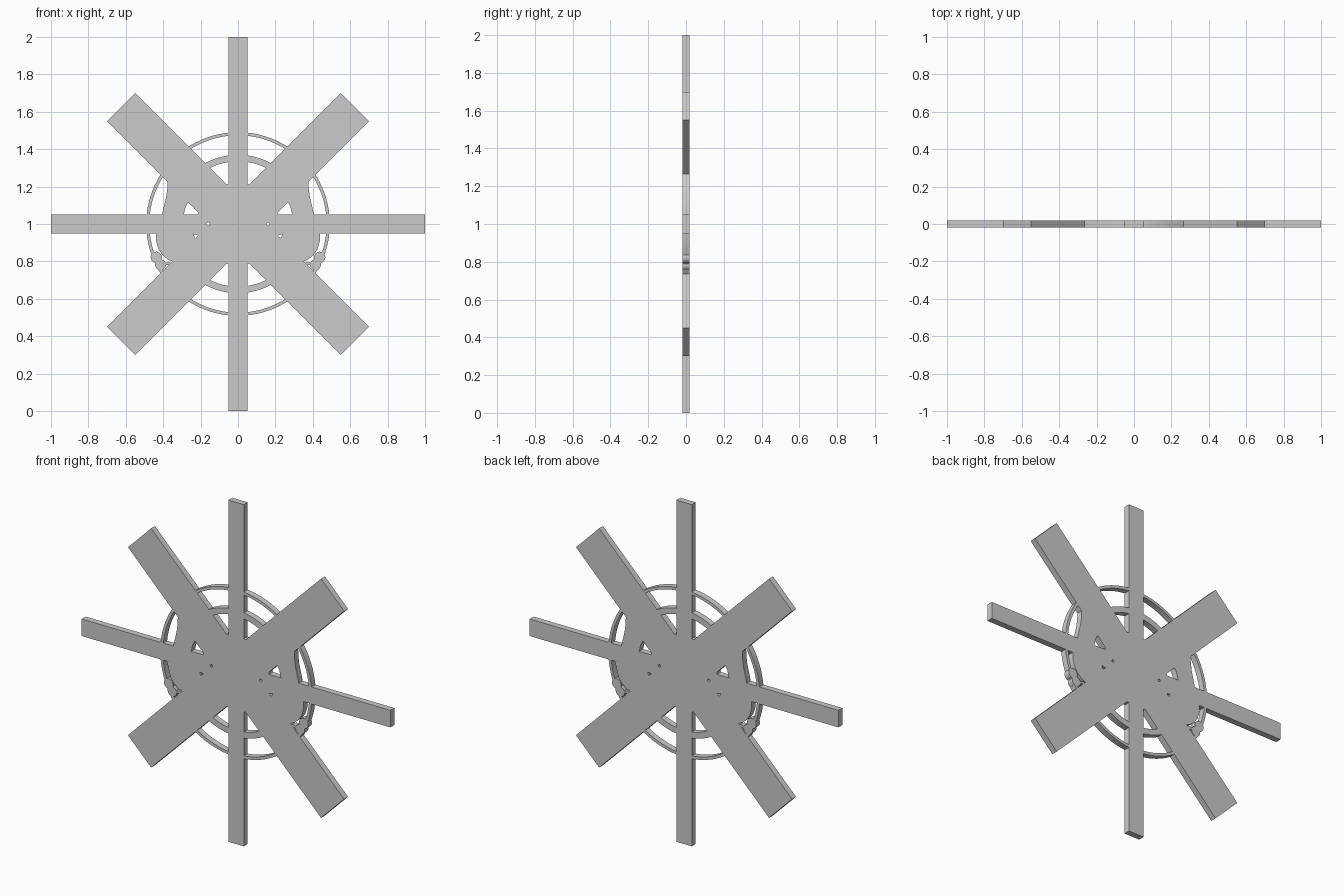
import bpy, bmesh, math

if "Cube" in bpy.data.objects:
    bpy.data.objects.remove(bpy.data.objects["Cube"])

CZ = 1.0          # height of the wheel centre
HALF = 0.018      # half thickness of the plate
depth = [0.03]    # parts get varied depths, then are trimmed flush by one slab


def finish(name, bm):
    bmesh.ops.recalc_face_normals(bm, faces=bm.faces)
    me = bpy.data.meshes.new(name)
    bm.to_mesh(me)
    bm.free()
    ob = bpy.data.objects.new(name, me)
    bpy.context.collection.objects.link(ob)
    return ob


def loops_to_solid(name, loops):
    """Extrude one outline, or an annulus made of two equal-length outlines."""
    depth[0] += 0.0013
    d = depth[0]
    bm = bmesh.new()
    vs = [[bm.verts.new((x, -d, CZ + z)) for x, z in lp] for lp in loops]
    n = len(vs[0])
    if len(vs) == 1:
        faces = [bm.faces.new(vs[0])]
    else:
        a, b = vs
        faces = [bm.faces.new((a[i], a[(i + 1) % n], b[(i + 1) % n], b[i])) for i in range(n)]
    ret = bmesh.ops.extrude_face_region(bm, geom=faces)
    bmesh.ops.translate(bm, vec=(0, 2 * d, 0),
                        verts=[g for g in ret["geom"] if isinstance(g, bmesh.types.BMVert)])
    return finish(name, bm)


def circle(r, n=96, cx=0, cz=0):
    return [(cx + r * math.cos(2 * math.pi * (i + 0.37) / n),
             cz + r * math.sin(2 * math.pi * (i + 0.37) / n)) for i in range(n)]


def bar(name, length, width, angle):
    c, s = math.cos(angle), math.sin(angle)
    pts = [(-length, -width), (length, -width), (length, width), (-length, width)]
    return loops_to_solid(name, [[(x * c - z * s, x * s + z * c) for x, z in pts]])


def both_sides(name, pts):
    return [loops_to_solid(f"{name}_{tag}", [[(k * x, z) for x, z in pts]])
            for tag, k in (("right", 1), ("left", -1))]


def combine(target, other, op):
    mod = target.modifiers.new(op, "BOOLEAN")
    mod.operation, mod.solver, mod.object = op, "EXACT", other
    bpy.context.view_layer.objects.active = target
    bpy.ops.object.modifier_apply(modifier=mod.name)
    bpy.data.objects.remove(other)


# Crossing arms
plate = bar("star_plate", 1.0, 0.05, 0)
parts = [bar("vertical_arm", 1.0, 0.05, math.pi / 2),
         bar("diagonal_arm_a", 0.884, 0.106, math.pi / 4),
         bar("diagonal_arm_b", 0.884, 0.106, -math.pi / 4)]

# Hub and rings
parts += [loops_to_solid("hub", [circle(0.22)]),
          loops_to_solid("inner_ring", [circle(0.37), circle(0.335)]),
          loops_to_solid("outer_ring", [circle(0.491), circle(0.474)])]

# Curved side panels between the arms
parts += both_sides("upper_panel", [
    (0.25, 0), (0.41, 0), (0.405, 0.055), (0.397, 0.09), (0.385, 0.14), (0.378, 0.19),
    (0.377, 0.25), (0.35, 0.24), (0.255, 0.14), (0.28, 0.092), (0.293, 0.04)])
parts += both_sides("lower_panel", [
    (0.1, 0), (0.438, -0.03), (0.438, -0.09), (0.425, -0.135), (0.405, -0.165),
    (0.375, -0.19), (0.345, -0.203), (0.2, -0.2)])

# Little curls beside the lower panels
parts += both_sides("upper_curl", circle(0.03, 20, 0.437, -0.178))
parts += both_sides("lower_curl", circle(0.029, 20, 0.414, -0.218))
parts += both_sides("curl_stem", [(0.35, -0.215), (0.365, -0.203), (0.41, -0.212), (0.40, -0.222)])

for p in parts:
    combine(plate, p, "UNION")

# Small openings near the hub
for p in (both_sides("dot_hole", circle(0.008, 12, 0.16, 0.0))
          + both_sides("slot_hole", [(0.212, -0.062), (0.237, -0.054), (0.23, -0.075)])):
    p.scale.y = 2
    bpy.context.view_layer.update()
    combine(plate, p, "DIFFERENCE")

# Trim everything to one flush thickness
bm = bmesh.new()
bmesh.ops.create_cube(bm, size=1)
bmesh.ops.scale(bm, vec=(3, 2 * HALF, 3), verts=bm.verts)
bmesh.ops.translate(bm, vec=(0, 0, CZ), verts=bm.verts)
combine(plate, finish("trim_slab", bm), "INTERSECT")

bpy.context.view_layer.objects.active = plate
plate.select_set(True)
bpy.ops.object.shade_smooth_by_angle(angle=math.radians(30))
